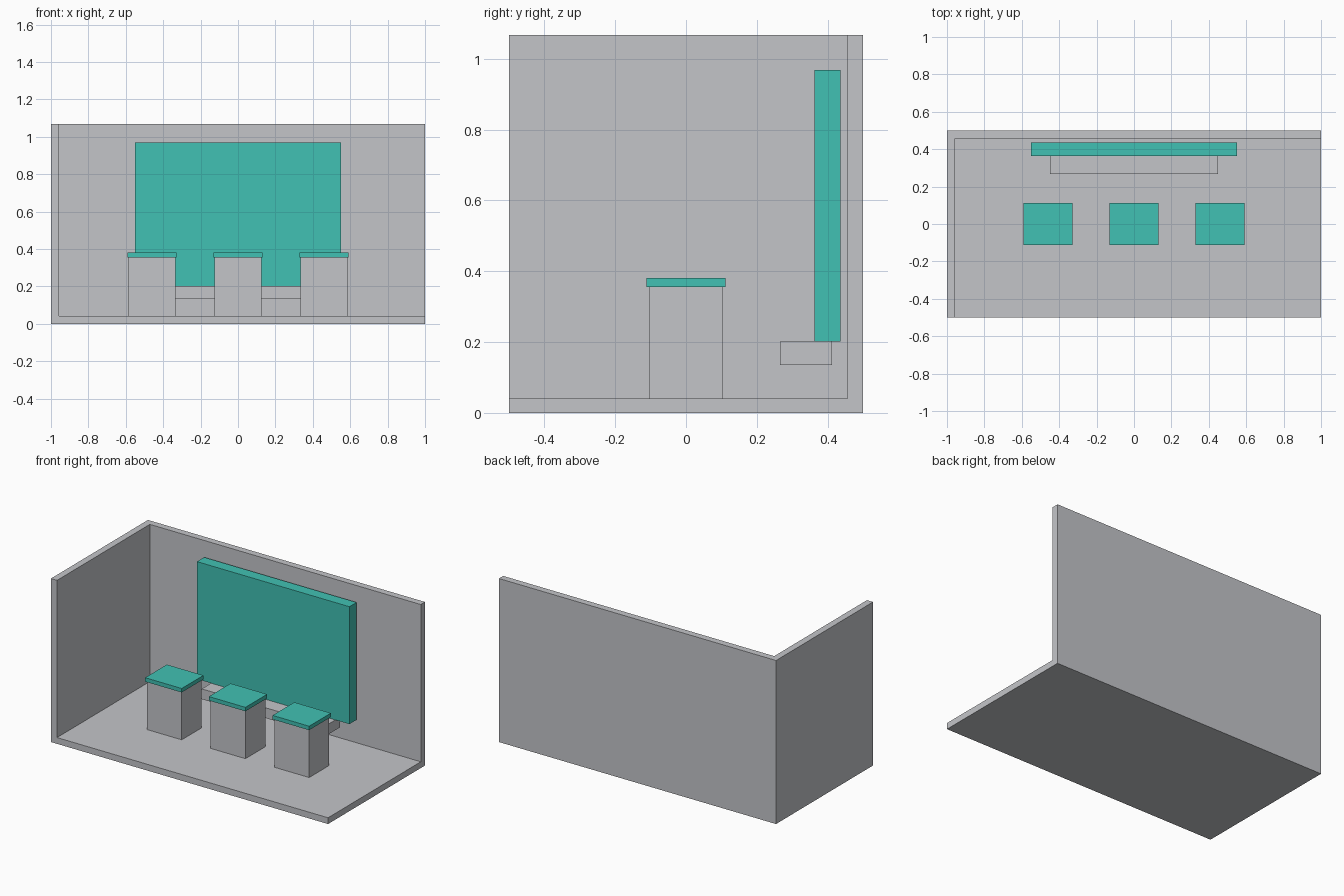
import bpy
import bmesh

if "Cube" in bpy.data.objects:
    bpy.data.objects.remove(bpy.data.objects["Cube"])


def linear(c):
    c /= 255
    return c / 12.92 if c <= 0.04045 else ((c + 0.055) / 1.055) ** 2.4


def material(name, rgb):
    m = bpy.data.materials.new(name)
    m.diffuse_color = (*[linear(c) for c in rgb], 1)
    m.use_nodes = True
    m.node_tree.nodes["Principled BSDF"].inputs["Base Color"].default_value = m.diffuse_color
    return m


grey = material("light_grey", (196, 197, 201))
teal = material("teal", (65, 193, 179))


def box(name, x, y, z, mat):
    """Box spanning the (min, max) ranges given on each axis."""
    bm = bmesh.new()
    bmesh.ops.create_cube(bm, size=1)
    for v in bm.verts:
        v.co = [r[0] if c < 0 else r[1] for c, r in zip(v.co, (x, y, z))]
    mesh = bpy.data.meshes.new(name)
    bm.to_mesh(mesh)
    bm.free()
    mesh.materials.append(mat)
    obj = bpy.data.objects.new(name, mesh)
    bpy.context.collection.objects.link(obj)
    return obj


WALL, FLOOR, HEIGHT = 0.044, 0.041, 1.067

# Booth shell: solid block hollowed out, leaving floor, left wall and back wall
shell = box("booth_shell", (-1, 1), (-0.5, 0.5), (0, HEIGHT), grey)
cutter = box("booth_cutter", (-1 + WALL, 1.2), (-0.7, 0.5 - WALL), (FLOOR, 1.3), grey)
cut = shell.modifiers.new("hollow", "BOOLEAN")
cut.operation = "DIFFERENCE"
cut.solver = "EXACT"
cut.object = cutter
bpy.context.view_layer.objects.active = shell
shell.select_set(True)
bpy.ops.object.modifier_apply(modifier="hollow")
bpy.data.objects.remove(cutter)

# Display panel and the shelf under it
box("display_panel", (-0.55, 0.55), (0.363, 0.437), (0.202, 0.968), teal)
box("shelf", (-0.448, 0.448), (0.266, 0.412), (0.135, 0.202), grey)

# Three pedestals with overhanging tops
for i, x in enumerate((-0.46, 0, 0.46)):
    box(f"pedestal_{i + 1}", (x - 0.126, x + 0.126), (-0.103, 0.103), (FLOOR, 0.355), grey)
    box(f"pedestal_top_{i + 1}", (x - 0.132, x + 0.132), (-0.112, 0.112), (0.355, 0.381), teal)
